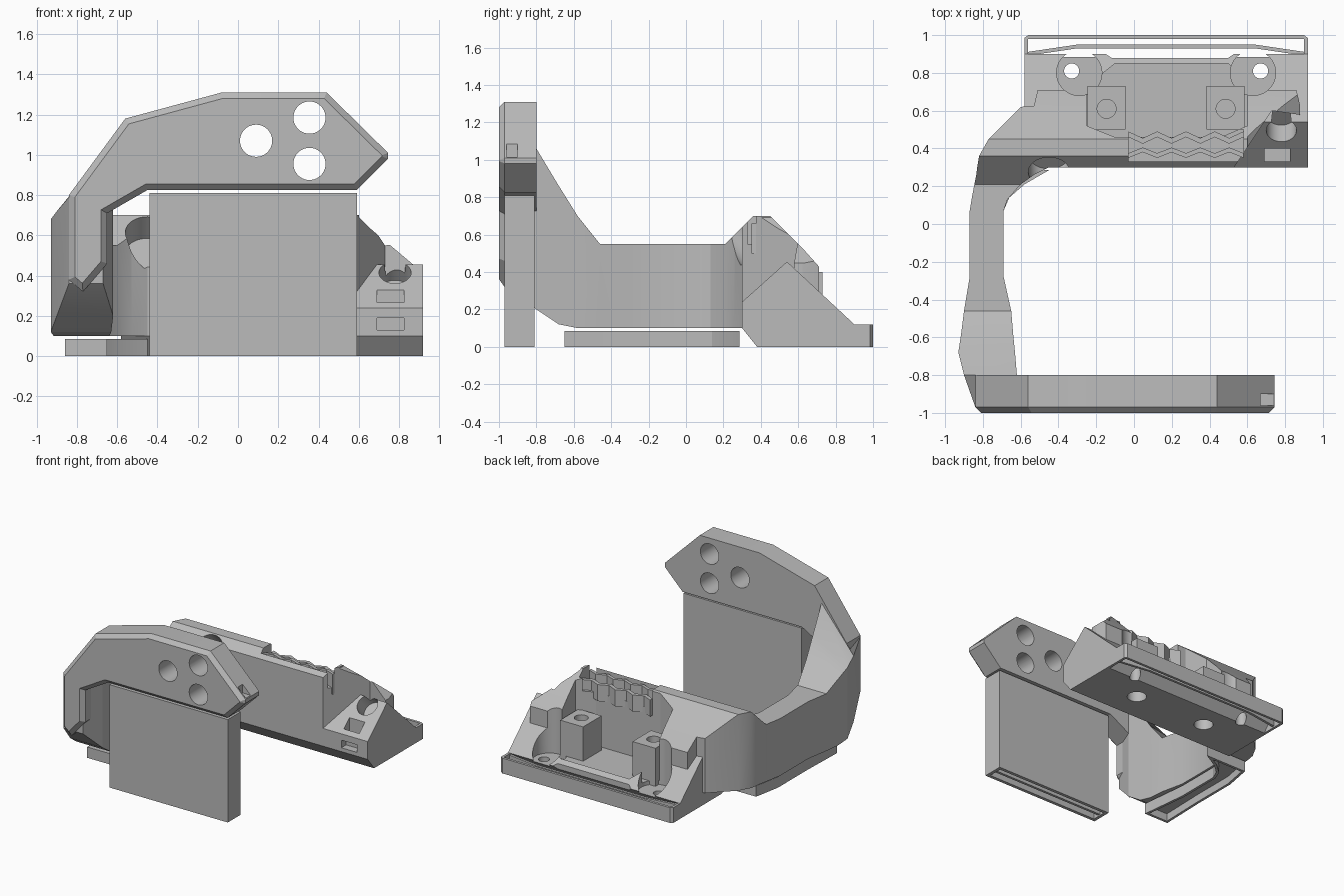
import bpy, bmesh
from mathutils import Vector

cube = bpy.data.objects.get("Cube")
if cube:
    bpy.data.objects.remove(cube, do_unlink=True)

grey = bpy.data.materials.new("plain grey")
grey.use_nodes = True
grey.diffuse_color = (0.5, 0.5, 0.5, 1)
grey.node_tree.nodes["Principled BSDF"].inputs["Base Color"].default_value = (0.5, 0.5, 0.5, 1)


def finish(name, bm):
    bmesh.ops.recalc_face_normals(bm, faces=bm.faces)
    mesh = bpy.data.meshes.new(name)
    bm.to_mesh(mesh)
    bm.free()
    mesh.materials.append(grey)
    ob = bpy.data.objects.new(name, mesh)
    bpy.context.collection.objects.link(ob)
    return ob


def prism(name, pts, axis, a, b, chamfer=0, hollow=0, depth=0):
    """Extrude a profile along an axis; optionally chamfer or hollow the starting end."""
    def place(p, t):
        c = list(p)
        c.insert("xyz".index(axis), t)
        return c
    bm = bmesh.new()
    base = bm.faces.new([bm.verts.new(place(p, a)) for p in pts])
    top = [bm.verts.new(place(p, b)) for p in pts]
    low = list(base.verts)
    for i in range(len(pts)):
        j = (i + 1) % len(pts)
        bm.faces.new((low[i], low[j], top[j], top[i]))
    bm.faces.new(top[::-1])
    bmesh.ops.recalc_face_normals(bm, faces=bm.faces)
    if chamfer:
        bmesh.ops.bevel(bm, geom=list(base.edges), offset=chamfer, segments=1, affect='EDGES')
    if hollow:
        bmesh.ops.inset_region(bm, faces=[base], thickness=hollow, use_even_offset=True)
        inner = bmesh.ops.extrude_discrete_faces(bm, faces=[base])["faces"][0]
        bmesh.ops.translate(bm, verts=inner.verts, vec=place((0, 0), depth))
    return finish(name, bm)


def box(name, x0, x1, y0, y1, z0, z1):
    return prism(name, [(x0, y0), (x1, y0), (x1, y1), (x0, y1)], "z", z0, z1)


def cyl(name, centre, r, length, direction):
    bm = bmesh.new()
    bmesh.ops.create_cone(bm, cap_ends=True, segments=40, radius1=r, radius2=r, depth=length)
    rot = Vector(direction).to_track_quat('Z', 'Y').to_matrix()
    bmesh.ops.rotate(bm, verts=bm.verts, matrix=rot)
    bmesh.ops.translate(bm, verts=bm.verts, vec=centre)
    return finish(name, bm)


def loft(name, sections):
    """Sections: y, outer x, inner x, bottom z, outer top z, inner top z."""
    bm = bmesh.new()
    rings = [[bm.verts.new(c) for c in ((xo, y, zb), (xi, y, zb), (xi, y, zi), (xo, y, zo))]
             for y, xo, xi, zb, zo, zi in sections]
    for r, s in zip(rings, rings[1:]):
        for i in range(4):
            j = (i + 1) % 4
            bm.faces.new((r[i], r[j], s[j], s[i]))
    bm.faces.new(rings[0])
    bm.faces.new(rings[-1])
    return finish(name, bm)


def combine(target, others, op):
    bpy.context.view_layer.objects.active = target
    for other in others:
        mod = target.modifiers.new("join", 'BOOLEAN')
        mod.operation, mod.object, mod.solver = op, other, 'EXACT'
        bpy.ops.object.modifier_apply(modifier=mod.name)
        bpy.data.objects.remove(other, do_unlink=True)


# Upright front arm with three round holes and a small notch at the tip
front_arm = prism("front_arm", [
    (-.84, .38), (-.84, .8), (-.56, 1.18), (-.08, 1.31), (.44, 1.31), (.745, 1.01),
    (.745, .98), (.59, .825), (-.45, .825), (-.65, .71), (-.65, .46), (-.77, .32)],
    "y", -1, -.8, chamfer=.03)
combine(front_arm, [cyl("hole", (x, -.9, z), .08, .5, (0, 1, 0))
                    for x, z in ((.09, 1.07), (.355, 1.185), (.355, .955))], 'DIFFERENCE')
combine(front_arm, [box("notch", .67, .8, -.96, -.9, 1.015, 1.085)], 'DIFFERENCE')

# Curved side arm
side_arm = loft("side_arm", [
    (-.97, -.84, -.67, .36, .79, .80), (-.8, -.9, -.62, .2, .72, 1.06),
    (-.68, -.93, -.63, .12, .68, .86), (-.58, -.915, -.64, .1, .62, .7),
    (-.46, -.9, -.65, .1, .55, .55), (-.28, -.87, -.69, .1, .55, .55),
    (.07, -.87, -.69, .1, .55, .55), (.13, -.86, -.67, .1, .55, .55),
    (.21, -.845, -.6, .1, .55, .55), (.26, -.835, -.53, .1, .6, .6),
    (.3, -.83, -.45, .1, .64, .64)])

# Upper housing with sloping right end
housing = loft("rear_housing", [
    (.3, -.83, .88, .1, .64, .64), (.36, -.82, .88, .1, .7, .7),
    (.45, -.77, .88, .1, .7, .7), (.62, -.6, .88, .1, .53, .53),
    (.625, -.53, .88, .1, .525, .525), (.71, -.51, .86, .1, .43, .43)])
end_cuts = [
    prism("slope", [(.6, .69), (.65, .64), (.9, .43), (1, .43), (1, .9), (.6, .9)], "y", 0, 1),
    prism("corner", [(.53, .2), (.53, .3), (.73, .6), (1, .56), (1, .2)], "z", 0, 1)]
combine(housing, end_cuts, 'DIFFERENCE')

# Sloping foot under the housing
foot = prism("foot", [(.3, .1), (.3, .24), (.54, .455), (.9, .12), (.8, 0), (.38, 0)],
             "x", -.58, .92)
combine(housing, [foot, side_arm], 'UNION')

# Cavity, crest recess, rear relief and connector openings
cuts = [
    prism("cavity", [(-.25, .52), (-.1, .46), (.46, .46), (.6, .52), (.6, .73),
                     (.5, .85), (-.1, .85), (-.25, .73)], "z", .13, 1),
    box("crest_recess", -.03, .58, .33, .5, .55, 1),
    prism("rear_relief", [(-.24, .96), (-.12, .88), (.5, .88), (.62, .96)], "z", -.1, .3),
    cyl("corner_hole", (-.45, .27, .62), .11, .3, (0, -.7, .75)),
    cyl("port_hole", (.78, .5, .41), .08, .24, (0, -.7, .75)),
    box("low_slot", .69, .825, .2, .36, .13, .19),
    box("high_slot", .69, .825, .33, .4, .2, .6)]
for x in (-.33, .67):
    cuts += [cyl("scoop", (x + (.04 if x < 0 else -.04), .8, .6), .12, 1, (0, 0, 1)),
             cyl("drain", (x, .81, 0), .04, 1, (0, 0, 1))]
combine(housing, cuts, 'DIFFERENCE')

# Screw posts inside the cavity
for side, x in (("right", -.145), ("left", .485)):
    post = box(side + "_screw_post", x - .1, x + .1, .5, .73, .1, .4)
    combine(post, [cyl("bore", (x, .61, .3), .05, .3, (0, 0, 1))], 'DIFFERENCE')
    combine(housing, [cyl("counterbore", (x, .61, 0), .07, .16, (0, 0, 1))], 'DIFFERENCE')

# Zigzag ridges on the crest
for name, y, z, step, thick in (("front_zigzag", .35, .66, .03, .025),
                                ("rear_zigzag", .46, .63, -.035, .03)):
    line = [(-.03 + .61 * i / 8, y + (step if i % 2 else 0)) for i in range(9)]
    prism(name, line + [(x, v + thick) for x, v in reversed(line)], "z", .5, z)

# Thin-walled front support, open underneath with a middle web
prism("front_support", [(-.44, -.97), (.59, -.97), (.59, -.81), (-.44, -.81)],
      "z", 0, .81, hollow=.025, depth=.76)
box("front_support_web", -.42, .57, -.9, -.88, .01, .78)

# Thin-walled support below the side arm
prism("side_support", [
    (-.86, -.65), (-.65, -.65), (-.69, -.28), (-.69, .07), (-.66, .14), (-.58, .21),
    (-.45, .285), (-.81, .285), (-.85, .07), (-.85, -.28)],
    "z", 0, .085, hollow=.02, depth=.06)

# Thin rear frame
box("rear_frame_wall", -.56, .9, .98, 1, 0, .12)
for name, x in (("right", -.58), ("left", .9)):
    prism(name + "_frame_side", [(.8, 0), (.9, .12), (.985, .12), (.985, 0)], "x", x, x + .02)
    a, b = (x, x + .02) if x < 0 else (x + .02, x)
    prism(name + "_frame_corner", [(a, .985), (b, 1), (b, .98)], "z", 0, .12)
strip = [(-.57, .89), (-.3, .93), (.64, .93), (.91, .89)]
prism("rear_frame_strip", strip + [(x, y + .02) for x, y in reversed(strip)], "z", .01, .11)

# Smooth the round parts, keep hard edges
for ob in bpy.context.scene.objects:
    ob.select_set(ob.type == 'MESH')
bpy.context.view_layer.objects.active = housing
bpy.ops.object.shade_smooth_by_angle(angle=.35)
